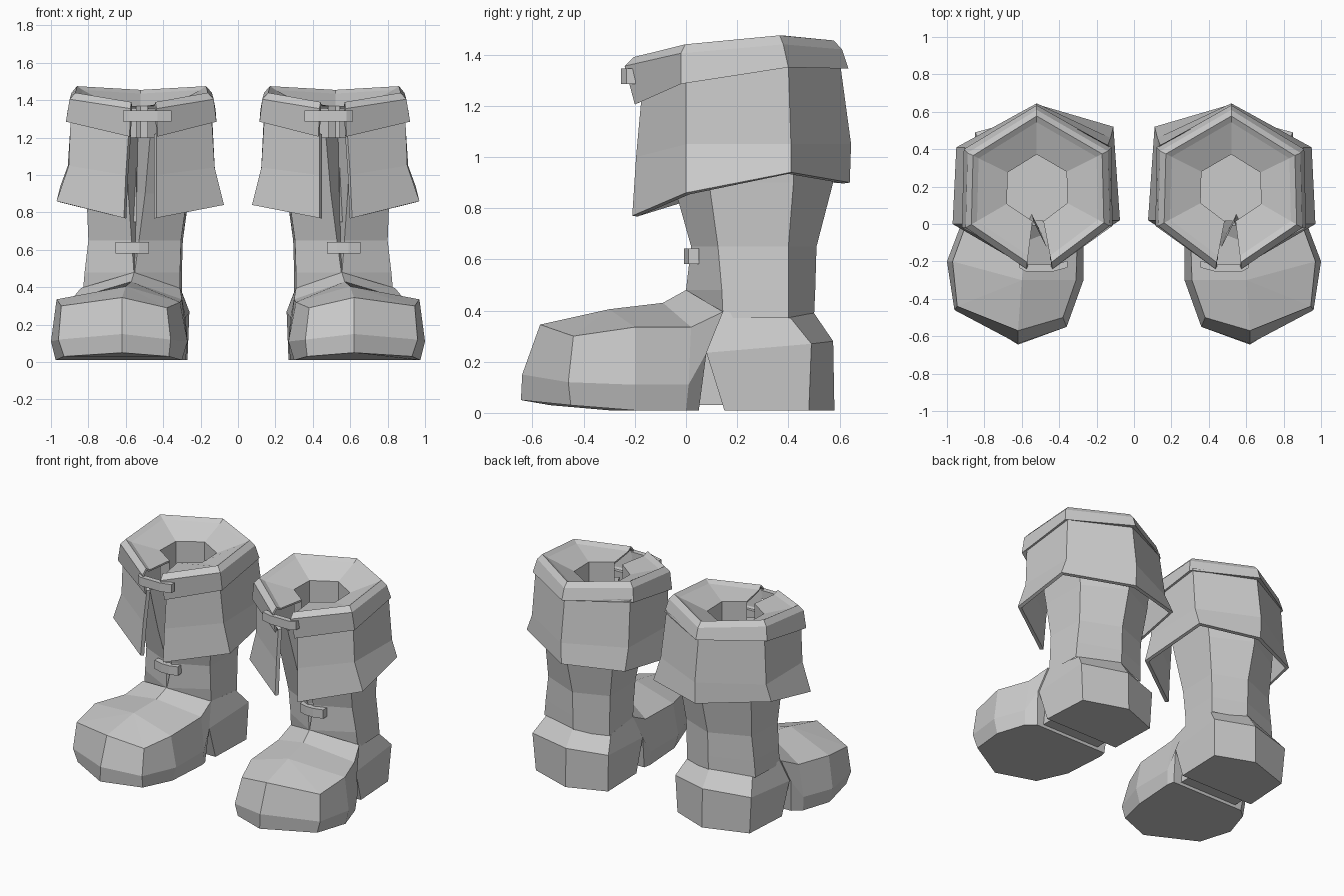
import bpy, bmesh

CX, CY = 0.52, 0.2   # centre of the boot shaft


def loft(name, rows, closed=True, cap_start=False, cap_end=False, thick=0):
    """Skin rows of points, then mirror to make the pair."""
    bm = bmesh.new()
    vs = [[bm.verts.new(p) for p in r] for r in rows]
    n = len(rows[0])
    for a, b in zip(vs, vs[1:]):
        for i in range(n if closed else n - 1):
            j = (i + 1) % n
            bm.faces.new((a[i], a[j], b[j], b[i]))
    if cap_start:
        bm.faces.new(vs[0][::-1])
    if cap_end:
        bm.faces.new(vs[-1])
    bmesh.ops.remove_doubles(bm, verts=bm.verts, dist=0.0005)
    bmesh.ops.recalc_face_normals(bm, faces=bm.faces)
    me = bpy.data.meshes.new(name)
    bm.to_mesh(me)
    bm.free()
    ob = bpy.data.objects.new(name, me)
    bpy.context.collection.objects.link(ob)
    if thick:
        s = ob.modifiers.new("Thickness", 'SOLIDIFY')
        s.thickness = thick
        s.offset = -1
    ob.modifiers.new("Pair", 'MIRROR').use_axis[0] = True
    return ob


def scaled(row, s, dz):
    return [(CX + (x - CX) * s, CY + (y - CY) * s, z + dz) for x, y, z in row]


# forefoot: sole, side line, top crease, then ridge of the instep
sole = [(.85, .05, .01), (.91, 0, .01), (.975, -.2, .01), (.93, -.45, .03), (.62, -.645, .05),
        (.37, -.53, .03), (.3, -.3, .01), (.28, 0, .01), (.29, .05, .01)]
side = [(.87, .08, .235), (.92, .01, .11), (1.0, -.2, .11), (.96, -.46, .12), (.62, -.64, .15),
        (.36, -.55, .12), (.27, -.3, .11), (.27, .01, .11), (.28, .08, .235)]
crease = [(.84, .145, .395), (.89, .02, .335), (.97, -.2, .335), (.945, -.44, .3), (.62, -.57, .345),
          (.38, -.5, .29), (.31, -.3, .32), (.3, .02, .335), (.31, .145, .395)]
ridge = [(.555, 0, .48), (.57, -.09, .43), (.6, -.3, .405), (.6, -.3, .405), (.6, -.3, .405),
         (.6, -.3, .405), (.6, -.3, .405), (.57, -.09, .43), (.555, 0, .48)]
loft("forefoot", [sole, side, crease, ridge], cap_start=True)

# heel, six-sided, leaning into the notch at its front
heel = [[(.85, .15, .01), (.83, .48, .01), (.53, .58, .01), (.27, .48, .01), (.28, .15, .01)],
        [(.86, .08, .235), (.85, .49, .27), (.53, .575, .28), (.26, .49, .27), (.28, .08, .235)],
        [(.83, .145, .395), (.8, .405, .375), (.53, .5, .39), (.3, .405, .375), (.31, .145, .395)]]
loft("heel", heel, cap_start=True, cap_end=True)

# recessed arch filling the notch between sole and heel
loft("arch", [[(x, y, z) for x, y in ((.35, -.05), (.8, -.05), (.8, .22), (.35, .22))]
              for z in (.03, .3)], cap_start=True, cap_end=True)


# shaft with a narrowing front slit (slit right, corners, slit left, slit bottom)
def shaft_row(z, xl, xr, yf, yb, gap, corner_f, corner_b):
    fx = .555 - gap * .3
    return [(fx + gap, yf, z), (xr, corner_f, z), (xr - .01, corner_b, z), (.525, yb, z),
            (xl, corner_b + .02, z), (xl + .01, corner_f, z), (fx - gap, yf, z),
            (fx, yf + gap * 2, z)]


loft("shaft", [shaft_row(.37, .3, .83, .03, .5, 0, .145, .4),
               shaft_row(.48, .3, .82, 0, .505, .002, .14, .4),
               shaft_row(.65, .295, .8, .02, .51, .02, .125, .4),
               shaft_row(.9, .26, .81, -.05, .575, .045, .09, .42),
               shaft_row(1.2, .22, .83, -.12, .59, .065, .05, .42)])

# folded cuff: hanging flaps, rolled rim band, padded top and foot opening
bottom = [(.61, -.21, .77), (.97, 0, .86), (.95, .41, .94), (.52, .64, .9),
          (.11, .52, .91), (.075, .02, .84), (.435, -.21, .77)]
middle = [(.6, -.195, 1.0), (.905, 0, 1.05), (.91, .41, 1.05), (.52, .645, 1.05),
          (.125, .46, 1.05), (.125, .02, 1.04), (.435, -.195, 1.0)]
top = [(.585, -.175, 1.22), (.895, 0, 1.30), (.89, .4, 1.355), (.52, .605, 1.345),
       (.14, .42, 1.355), (.14, 0, 1.30), (.435, -.175, 1.22)]
band = [(.58, -.2, 1.205), (.92, -.02, 1.285), (.91, .4, 1.35), (.52, .635, 1.345),
        (.12, .41, 1.35), (.115, -.01, 1.285), (.43, -.2, 1.205)]
upper = [(.575, -.24, 1.355), (.9, -.02, 1.405), (.89, .38, 1.44), (.52, .61, 1.42),
         (.14, .39, 1.44), (.13, -.01, 1.405), (.435, -.24, 1.355)]
rim = scaled(upper, .92, .035)
hole = [(x, y, 1.37) for x, y, z in scaled(upper, .42, 0)]
loft("cuff", [bottom, middle, top], closed=False, thick=.025)
loft("cuff_rim", [top, band, upper, rim, scaled(upper, .84, .015), hole], closed=False, thick=.015)
loft("lining", [hole, [(x, y, .75) for x, y, z in hole]], closed=False)
loft("insole", [[(x, y, .75) for x, y, z in hole], [(CX, CY, .75)] * 7], closed=True)


# straps bridging the slit
def strap(name, path, z, h, t):
    loft(name, [[(x, y - t, z - h), (x, y + t, z - h), (x, y + t, z + h), (x, y - t, z + h)]
                for x, y in path], cap_start=True, cap_end=True)


strap("upper_strap", [(.355, -.215), (.43, -.235), (.58, -.235), (.615, -.215)], 1.315, .03, .018)
strap("lower_strap", [(.475, .03), (.53, .012), (.59, .012), (.655, .03)], .612, .031, .02)
